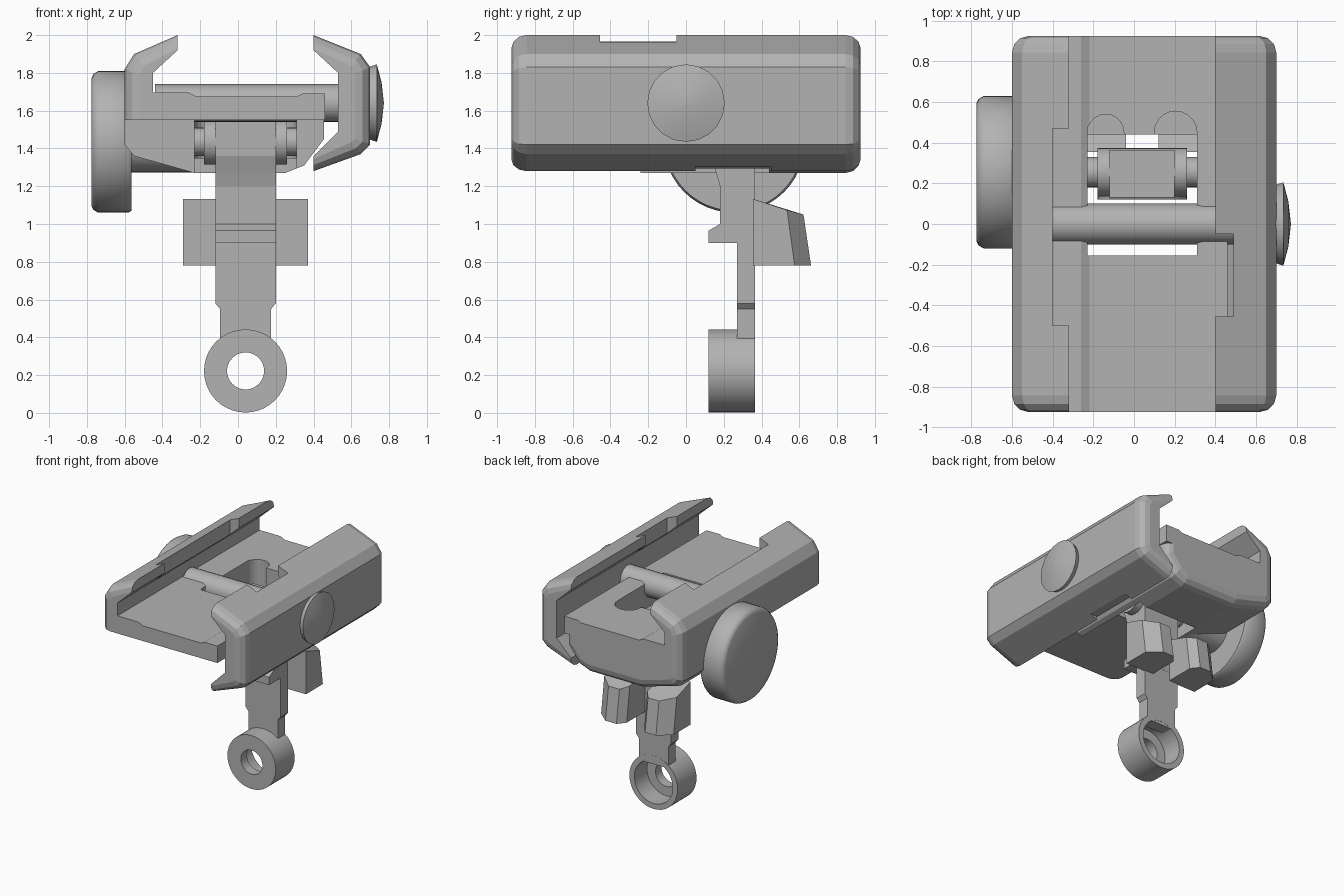
import bpy, bmesh, math
from mathutils import Vector

if "Cube" in bpy.data.objects:
    bpy.data.objects.remove(bpy.data.objects["Cube"], do_unlink=True)

grey = bpy.data.materials.new("plain grey")
grey.use_nodes = True
tone = (0.45, 0.45, 0.45, 1)
grey.diffuse_color = tone
grey.node_tree.nodes["Principled BSDF"].inputs["Base Color"].default_value = tone


def finish(name, bm, smooth=False):
    bmesh.ops.remove_doubles(bm, verts=bm.verts, dist=1e-5)
    bmesh.ops.recalc_face_normals(bm, faces=bm.faces)
    mesh = bpy.data.meshes.new(name)
    bm.to_mesh(mesh)
    bm.free()
    mesh.materials.append(grey)
    ob = bpy.data.objects.new(name, mesh)
    bpy.context.collection.objects.link(ob)
    if smooth:
        bpy.ops.object.select_all(action='DESELECT')
        ob.select_set(True)
        bpy.context.view_layer.objects.active = ob
        bpy.ops.object.shade_smooth_by_angle(angle=math.radians(35))
    return ob


def loft(name, rings, closed=False, smooth=False):
    """Skin a list of equal point rings, capping the ends unless closed."""
    bm = bmesh.new()
    rows = [[bm.verts.new(p) for p in ring] for ring in rings]
    n = len(rows[0])
    pairs = list(zip(rows, rows[1:])) + ([(rows[-1], rows[0])] if closed else [])
    for a, b in pairs:
        for i in range(n):
            j = (i + 1) % n
            bm.faces.new((a[i], a[j], b[j], b[i]))
    if not closed:
        bm.faces.new(rows[0])
        bm.faces.new(rows[-1])
    return finish(name, bm, smooth)


def prism(name, pts, axis, lo, hi):
    def place(p, t):
        q = list(p)
        q.insert("xyz".index(axis), t)
        return Vector(q)
    return loft(name, [[place(p, t) for p in pts] for t in (lo, hi)])


def box(name, x, y, z):
    return prism(name, [(x[0], y[0]), (x[1], y[0]), (x[1], y[1]), (x[0], y[1])], "z", *z)


def lathe(name, profile, axis, u, z, seg=32, closed=False):
    """Turn (position, radius) pairs around an x or y axis."""
    rings = []
    for t, r in profile:
        ring = []
        for k in range(seg):
            a = math.tau * k / seg
            c, s = u + r * math.cos(a), z + r * math.sin(a)
            ring.append((t, c, s) if axis == "x" else (c, t, s))
        rings.append(ring)
    return loft(name, rings, closed, True)


def cut(target, cutter):
    mod = target.modifiers.new("cut", 'BOOLEAN')
    mod.operation, mod.solver, mod.object = 'DIFFERENCE', 'EXACT', cutter
    cutter.hide_render = True
    cutter.hide_viewport = True
    cutter.display_type = 'WIRE'


END, ROUND = 0.925, 0.08


def rounded_bar(name, pts, start=-END, round_start=True):
    """Bar along y; each point (x, z, sx, sz) draws in towards rounded ends."""
    steps = [(ROUND * (1 - math.cos(a)), ROUND * (1 - math.sin(a)))
             for a in [math.pi / 2 * k / 3 for k in range(4)]]
    back = [(END - e, d) for e, d in [(s, c) for c, s in steps]]
    front = [(-y, d) for y, d in reversed(back)] if round_start else [(start, 0)]
    return loft(name, [[(x + sx * d, y, z + sz * d) for x, z, sx, sz in pts]
                       for y, d in front + back])


# Fixed jaw with the thin rail bed
bed = rounded_bar("fixed_jaw", [
    (-.32, 2, 0, -.9), (-.55, 1.9, .6, -.8), (-.6, 1.82, 1, -.4), (-.6, 1.55, 1, 0),
    (.46, 1.55, 0, 0), (.46, 1.69, 0, 0), (.34, 1.69, 0, 0), (.31, 1.675, 0, 0),
    (-.22, 1.675, 0, 0), (-.26, 1.695, 0, 0), (-.45, 1.695, 0, 0),
    (-.45, 1.8, 0, 0), (-.32, 1.92, 0, 0)])

# Deep rear housing under the bed
housing = rounded_bar("rear_housing", [
    (-.6, 1.56, 1, 0), (-.6, 1.42, 1, .4), (-.55, 1.36, .6, .8), (-.23, 1.27, 0, 1),
    (.25, 1.27, 0, 1), (.35, 1.31, -.5, .8), (.455, 1.45, -.8, .3),
    (.455, 1.56, -.8, 0)], -.24, False)

# Sliding jaw
clamp = rounded_bar("sliding_jaw", [
    (.4, 2, 0, -.9), (.65, 1.9, -.6, -.8), (.7, 1.83, -1, -.4), (.7, 1.42, -1, .4),
    (.65, 1.37, -.6, .8), (.4, 1.28, 0, .8), (.4, 1.36, 0, 0), (.53, 1.49, 0, 0),
    (.53, 1.8, 0, 0), (.4, 1.92, 0, 0)])

# Openings for the folding arm and reliefs in the jaws
cut(bed, box("bed_opening", (-.23, .31), (-.155, .44), (1.4, 1.9)))
cut(housing, box("housing_opening", (-.23, .31), (-.4, .44), (1.1, 1.9)))
for side, x, r in (("right", -.14, .09), ("left", .205, .105)):
    arch = [(x - r, .4)] + [(x - r * math.cos(math.pi * k / 10),
                            .45 + r * math.sin(math.pi * k / 10)) for k in range(11)]
    arch_cutter = prism(side + "_arch", arch + [(x + r, .4)], "z", 1.35, 1.9)
    cut(bed, arch_cutter)
    cut(housing, arch_cutter)
cut(bed, box("fixed_lip_relief", (-.4, -.2), (-.5, .47), (1.75, 2.1)))
cut(clamp, box("sliding_lip_relief", (.3, .49), (-.455, -.05), (1.7, 2.1)))
cut(clamp, box("sliding_base_relief", (.3, .49), (.05, .45), (1.2, 1.305)))

# Clamp rod and its domed head
lathe("clamp_rod", [(-.44, .1), (.6, .1)], "x", 0, 1.64, 24)
lathe("rod_head", [(.69, .19), (.735, .205), (.76, .11), (.772, .004)], "x", 0, 1.64, 20)

# Knob, boss, pivot pin and washer
lathe("knob", [(-.775, .34), (-.765, .36), (-.74, .375), (-.58, .375), (-.565, .365)],
      "x", .255, 1.435, 48)
lathe("knob_boss", [(-.58, .163), (-.23, .163)], "x", .255, 1.435)
lathe("pivot_pin", [(-.25, .075), (.33, .075)], "x", .255, 1.435, 24)
lathe("pivot_washer", [(-.18, .12), (.26, .12)], "x", .255, 1.435, 24)

# Folding arm
prism("arm_head", [
    (.27, .85), (.365, .85), (.365, 1.56), (.13, 1.56), (.13, 1.36), (.16, 1.27),
    (.18, 1.2), (.18, 1.0), (.12, .965), (.12, .9), (.27, .9)], "x", -.12, .2)
prism("arm_neck", [
    (-.095, .37), (.175, .37), (.175, .55), (.2, .58), (.2, .87), (-.12, .87),
    (-.12, .58), (-.095, .55)], "y", .27, .364)
lathe("arm_ring", [(.12, .098), (.12, .22), (.365, .22), (.365, .175), (.2, .175),
                   (.2, .098)], "y", .04, .222, 40, True)

# Pair of tapered prongs behind the arm
plan = [(.08, .355), (.33, .355), (.33, .575), (.23, .662), (.13, .662), (.08, .6)]
for side, sign in (("left", 1), ("right", -1)):
    low = [(.04 + sign * u, y, .78) for u, y in plan]
    high = [(x, y - (.04 if y > .5 else 0), 1.13 - .27 * (y - .365)) for x, y, z in low]
    loft(side + "_prong", [low, high])
